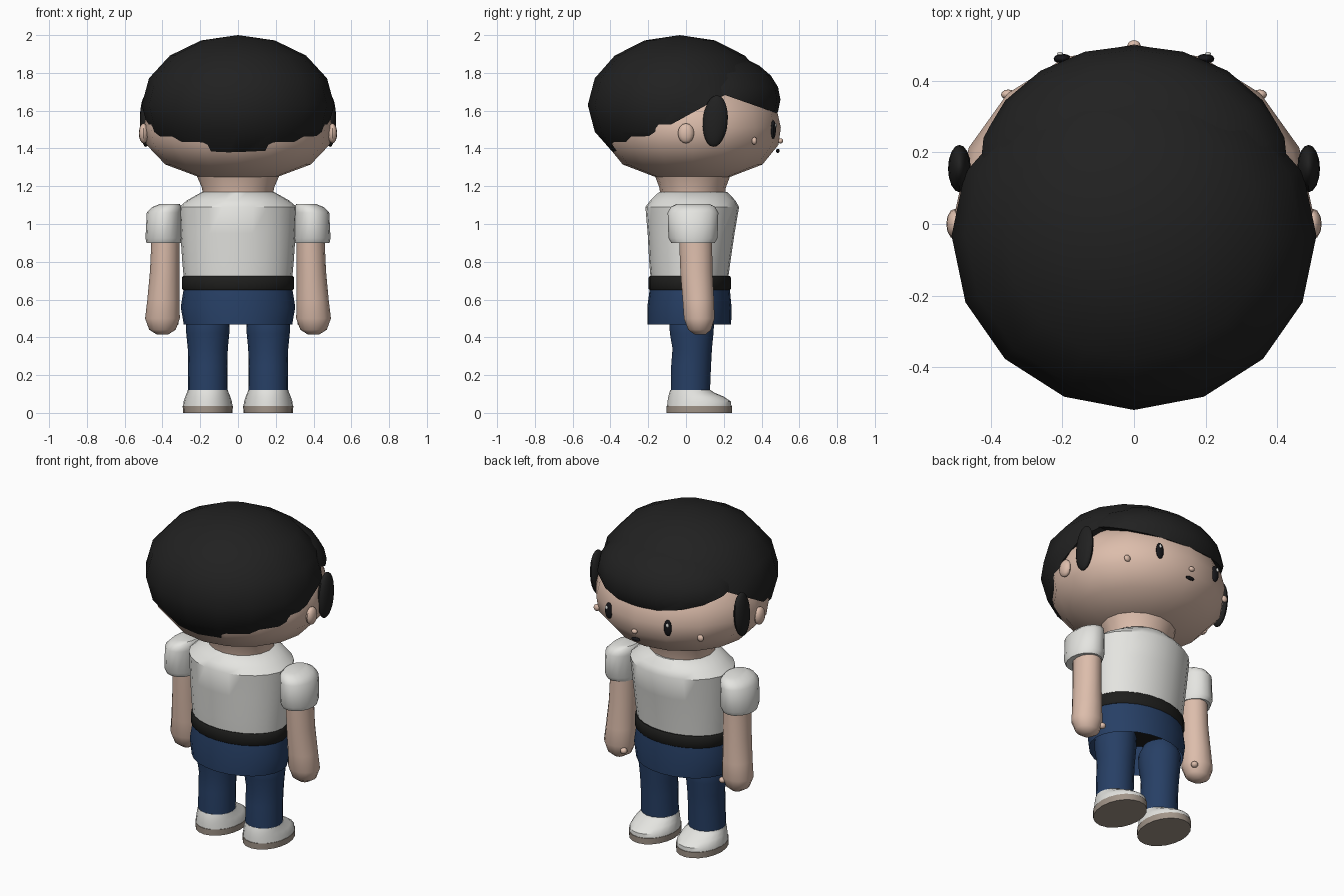
import bpy, bmesh, math
from mathutils import Vector, Matrix

cube = bpy.data.objects.get("Cube")
if cube:
    bpy.data.objects.remove(cube, do_unlink=True)


def material(name, rgb):
    m = bpy.data.materials.new(name)
    m.use_nodes = True
    m.diffuse_color = (*rgb, 1)
    m.node_tree.nodes["Principled BSDF"].inputs["Base Color"].default_value = (*rgb, 1)
    return m


SKIN = material("skin", (0.72, 0.51, 0.41))
HAIR = material("black hair", (0.015, 0.015, 0.015))
WHITE = material("white cloth", (0.78, 0.78, 0.75))
BLUE = material("navy denim", (0.02, 0.05, 0.13))
SOLE = material("taupe sole", (0.36, 0.3, 0.25))
BELT = material("belt black", (0.013, 0.013, 0.012))
DARK = material("eye black", (0.008, 0.008, 0.01))


def finish(name, bm, mat):
    bmesh.ops.recalc_face_normals(bm, faces=bm.faces[:])
    mesh = bpy.data.meshes.new(name)
    bm.to_mesh(mesh)
    bm.free()
    mesh.materials.append(mat)
    obj = bpy.data.objects.new(name, mesh)
    bpy.context.collection.objects.link(obj)
    bpy.ops.object.select_all(action="DESELECT")
    obj.select_set(True)
    bpy.context.view_layer.objects.active = obj
    bpy.ops.object.shade_smooth_by_angle(angle=math.radians(42))
    return obj


def ball(name, mat, centre, radii, segs=12, rings=8, tilt=0, cut=None):
    """Ellipsoid; cut = (point, normal) trims off the side the normal points to."""
    bm = bmesh.new()
    bmesh.ops.create_uvsphere(bm, u_segments=segs, v_segments=rings, radius=1)
    place = Matrix.Translation(centre) @ Matrix.Rotation(tilt, 4, "X") @ Matrix.Diagonal((*radii, 1))
    bm.transform(place)
    if cut:
        res = bmesh.ops.bisect_plane(bm, geom=bm.verts[:] + bm.edges[:] + bm.faces[:],
                                     plane_co=cut[0], plane_no=cut[1], clear_outer=True)
        rim = [e for e in res["geom_cut"] if isinstance(e, bmesh.types.BMEdge)]
        bmesh.ops.holes_fill(bm, edges=rim, sides=0)
    return finish(name, bm, mat)


def loft(name, mat, rings, segs=16, side=1, caps=True):
    """Stack of ellipses, each given as (z, centre x, centre y, radius x, radius y)."""
    bm = bmesh.new()
    loops = []
    for z, cx, cy, rx, ry in rings:
        angles = [math.tau * i / segs for i in range(segs)]
        loops.append([bm.verts.new((side * cx + rx * math.cos(a), cy + ry * math.sin(a), z))
                      for a in angles])
    for low, high in zip(loops, loops[1:]):
        for i in range(segs):
            j = (i + 1) % segs
            bm.faces.new((low[i], low[j], high[j], high[i]))
    if caps:
        bm.faces.new(loops[0][::-1])
        bm.faces.new(loops[-1])
    return finish(name, bm, mat)


# Head and neck
loft("head", SKIN, [(1.235, 0, .035, .1, .1), (1.25, 0, .035, .21, .2), (1.315, 0, .035, .385, .37),
                    (1.42, 0, .035, .485, .455), (1.51, 0, .035, .5, .467), (1.6, 0, .03, .48, .452),
                    (1.7, 0, .02, .41, .4), (1.8, 0, .0, .25, .25)])
loft("neck", SKIN, [(1.13, 0, .035, .185, .17), (1.19, 0, .035, .19, .175), (1.27, 0, .035, .225, .205)])

# Hair cap trimmed along a sloping hairline, with a fringe over the brow
ball("hair_cap", HAIR, (0, -.033, 1.63), (.51, .487, .37), 16, 8,
     cut=((0, -.4, 1.35), Vector((0, .55, -1))))
ball("fringe", HAIR, (0, .125, 1.66), (.445, .375, .25), 20, 12,
     cut=((0, .2, 1.685), Vector((0, -.35, -1))))

# Face, slightly above the skin
ball("nose", SKIN, (0, .5, 1.44), (.018, .014, .014))
ball("mouth", DARK, (0, .486, 1.387), (.03, .01, .011))

for side, label in ((1, "left"), (-1, "right")):
    ball(label + "_sideburn", HAIR, (side * .488, .155, 1.545), (.032, .066, .137), 16, 12, tilt=-.08)
    ball(label + "_ear", SKIN, (side * .5, .0, 1.48), (.025, .043, .053))
    ball(label + "_eye", DARK, (side * .2, .462, 1.5), (.025, .014, .05))
    ball(label + "_eye_glint", WHITE, (side * .207, .476, 1.522), (.009, .005, .012))
    ball(label + "_cheek", SKIN, (side * .352, .362, 1.44), (.02, .014, .02))

    # Arm with closed fist and thumb
    loft(label + "_arm", SKIN, [(.415, .4, .075, .03, .03), (.44, .4, .072, .07, .062),
                                (.5, .4, .07, .092, .083), (.6, .395, .065, .085, .085),
                                (.75, .388, .055, .078, .087), (.95, .383, .05, .074, .09)], 14, side)
    ball(label + "_thumb", SKIN, (side * .335, .125, .475), (.02, .02, .018))
    loft(label + "_sleeve", WHITE, [(.9, .393, .037, .092, .115), (.925, .393, .037, .097, .13),
                                    (1.06, .39, .037, .093, .134), (1.09, .375, .037, .078, .118),
                                    (1.107, .36, .037, .05, .085)], 16, side)

    # Leg and shoe
    loft(label + "_leg", BLUE, [(.1, .16, .023, .105, .105), (.25, .16, .027, .104, .107),
                                (.34, .16, .033, .106, .106), (.42, .16, .03, .114, .117),
                                (.5, .16, .03, .117, .122), (.56, .16, .03, .09, .1)], 18, side)
    loft(label + "_shoe", WHITE, [(.035, .16, .07, .131, .17), (.06, .16, .07, .128, .168),
                                  (.085, .16, .054, .12, .148), (.108, .16, .03, .11, .118),
                                  (.122, .16, .023, .106, .106)], 20, side)
    loft(label + "_sole", SOLE, [(0, .16, .07, .131, .173), (.037, .16, .07, .133, .174)], 20, side)

# Torso
loft("shirt", WHITE, [(.71, 0, .018, .287, .205), (.8, 0, .02, .295, .215), (.95, 0, .027, .305, .23),
                      (1.09, 0, .033, .312, .248), (1.125, 0, .036, .27, .225),
                      (1.17, 0, .038, .19, .18)], 24)
loft("belt", BELT, [(.65, 0, .02, .29, .212), (.658, 0, .02, .297, .218), (.716, 0, .02, .297, .218),
                    (.724, 0, .02, .29, .212)], 24)
loft("trouser_hips", BLUE, [(.467, 0, .017, .287, .222), (.56, 0, .018, .303, .223),
                            (.655, 0, .02, .288, .212)], 24, caps=False)
